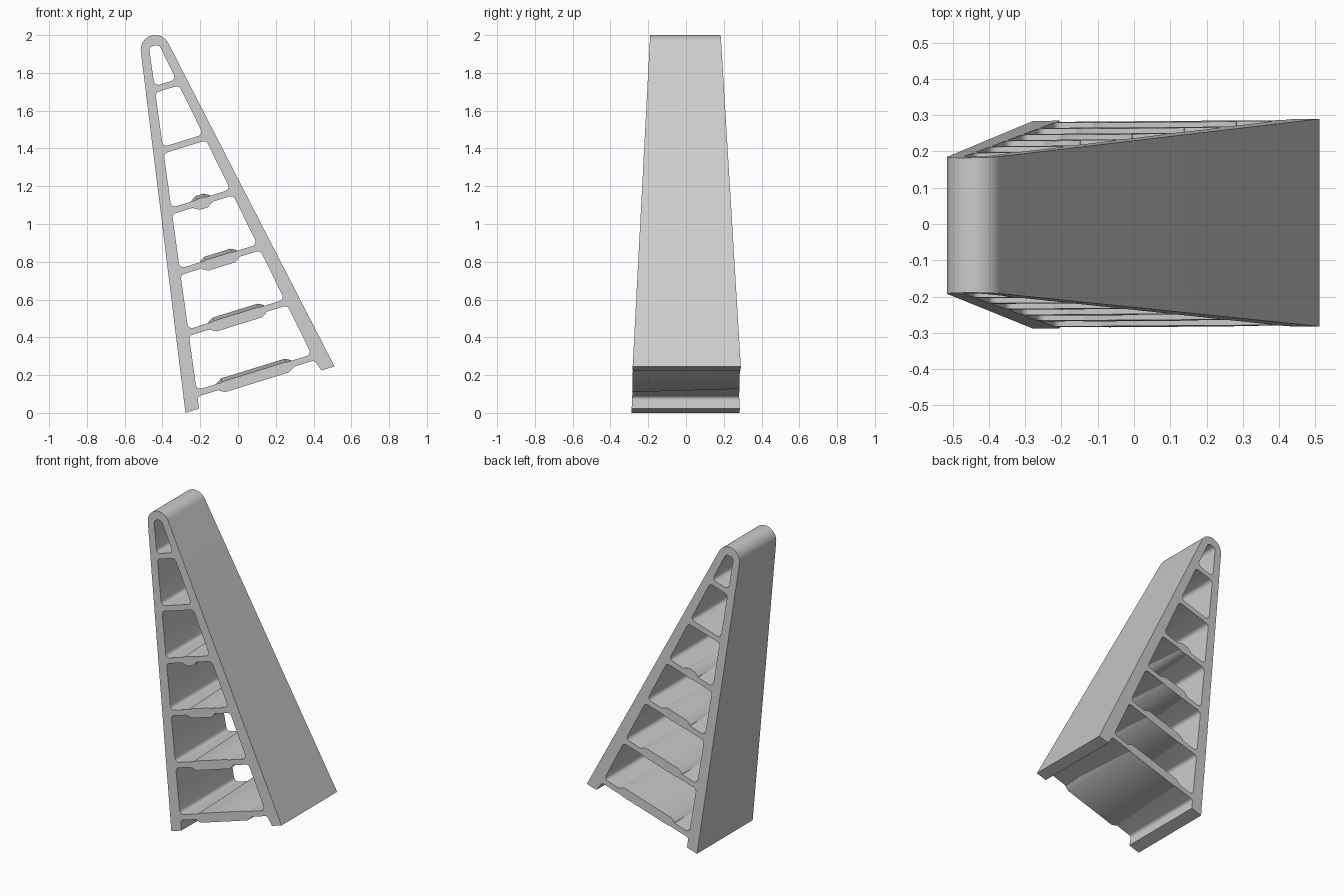
import bpy
import bmesh
import math
from mathutils import Vector
from mathutils.geometry import intersect_line_line_2d as _seg, intersect_point_line

cube = bpy.data.objects.get("Cube")
if cube:
    bpy.data.objects.remove(cube, do_unlink=True)

grey = bpy.data.materials.new("light grey")
grey.use_nodes = True
COLOUR = (0.6, 0.6, 0.6, 1)
grey.diffuse_color = COLOUR
grey.node_tree.nodes["Principled BSDF"].inputs["Base Color"].default_value = COLOUR

# Tilted frame: U runs along the ribs, V runs up the wedge
TILT = math.radians(17.2)
U = Vector((math.cos(TILT), math.sin(TILT)))
V = Vector((-math.sin(TILT), math.cos(TILT)))
RIB_START, RIB_STEP, RIB_HALF = 0.163, 0.3206, 0.017

# Inner faces of the two rails, as (point, point) in x, z
LEFT = (Vector((-0.22, 0.124)), Vector((-0.468, 1.913)))
RIGHT = (Vector((0.384, 0.32)), Vector((-0.405, 1.923)))


def on_rail(rail, height):
    """Point of a rail's inner face at a height along V."""
    a, b = rail
    return a.lerp(b, (height - a.dot(V)) / (b - a).dot(V))


def fillet(points, radius, steps=6):
    """Round every corner of a closed polygon."""
    result = []
    for i, p in enumerate(points):
        to_a, to_b = points[i - 1] - p, points[(i + 1) % len(points)] - p
        half = to_a.angle(to_b) / 2
        cut = min(radius / math.tan(half), 0.49 * min(to_a.length, to_b.length))
        r = cut * math.tan(half)
        a, b = to_a.normalized(), to_b.normalized()
        centre = p + (a + b).normalized() * (r / math.sin(half))
        start, end = p + a * cut - centre, p + b * cut - centre
        sweep = math.pi - 2 * half
        for s in range(steps + 1):
            t = s / steps
            arm = (start * math.sin((1 - t) * sweep) + end * math.sin(t * sweep)) / math.sin(sweep)
            result.append(centre + arm)
    return result


def tapered_prism(name, loops, lean=0.0):
    """Extrude outlines through the depth, narrowing towards the tip."""
    bm = bmesh.new()
    caps = ([], [])
    for loop in loops:
        rings = [[bm.verts.new((p.x, side, p.y)) for p in loop] for side in (-1, 1)]
        n = len(loop)
        for ring, cap in zip(rings, caps):
            cap += [bm.edges.new((ring[i], ring[(i + 1) % n])) for i in range(n)]
        for i in range(n):
            j = (i + 1) % n
            bm.faces.new((rings[0][i], rings[0][j], rings[1][j], rings[1][i]))
    for cap in caps:
        bmesh.ops.triangle_fill(bm, edges=cap, use_beauty=True, normal=(0, 1, 0))
    for v in bm.verts:
        p = Vector((v.co.x, v.co.z)) + V * (lean * v.co.y)
        depth = 0.2905 - 0.0512 * p.dot(V)
        v.co = (p.x, v.co.y * depth + 0.0075 * p.x, p.y)
    bmesh.ops.recalc_face_normals(bm, faces=bm.faces)
    mesh = bpy.data.meshes.new(name)
    bm.to_mesh(mesh)
    bm.free()
    mesh.materials.append(grey)
    ob = bpy.data.objects.new(name, mesh)
    bpy.context.collection.objects.link(ob)
    bpy.ops.object.select_all(action='DESELECT')
    ob.select_set(True)
    bpy.context.view_layer.objects.active = ob
    bpy.ops.object.shade_smooth_by_angle(angle=math.radians(30))
    return ob


# Outer outline: two feet, underside of the lowest rib, rounded tip
under = RIB_START - RIB_HALF
left_foot = [Vector((-0.278, 0)), Vector((-0.206, 0.023))]
right_foot = [Vector((0.442, 0.225)), Vector((0.511, 0.246))]
under_corners = [on_rail(LEFT, under), on_rail(RIGHT, under)]
rounded = fillet([left_foot[1], *under_corners, right_foot[0]], 0.02)
underside = rounded[7:21]
tip = []
for s in range(25):
    a = math.radians(27.1 + s * (187 - 27.1) / 24)
    tip.append(Vector((-0.438 + 0.077 * math.cos(a), 1.923 + 0.077 * math.sin(a))))
outline = left_foot + underside + right_foot + tip

# Openings between the ribs, the last one running up into the tip
windows = []
for k in range(6):
    low = RIB_START + k * RIB_STEP + RIB_HALF
    high = low + RIB_STEP - 2 * RIB_HALF if k < 5 else 1.988
    corners = [on_rail(LEFT, low), on_rail(RIGHT, low), on_rail(RIGHT, high), on_rail(LEFT, high)]
    windows.append(fillet(corners, 0.024))

tapered_prism("ribbed_wedge_frame", [outline] + windows)

# Thickened middles of the four lower ribs
for k in range(4):
    height = RIB_START + k * RIB_STEP
    a = on_rail(LEFT, height) + U * 0.115
    b = on_rail(RIGHT, height) - U * 0.115
    chamfer, edge, crest = U * 0.03, V * 0.012, V * 0.029
    profile = [a - edge, a + chamfer - crest, b - chamfer - crest, b - edge,
               b + edge, b - chamfer + crest, a + chamfer + crest, a + edge]
    tapered_prism("rib_pad_%d" % (k + 1), [profile], lean=0.009)
